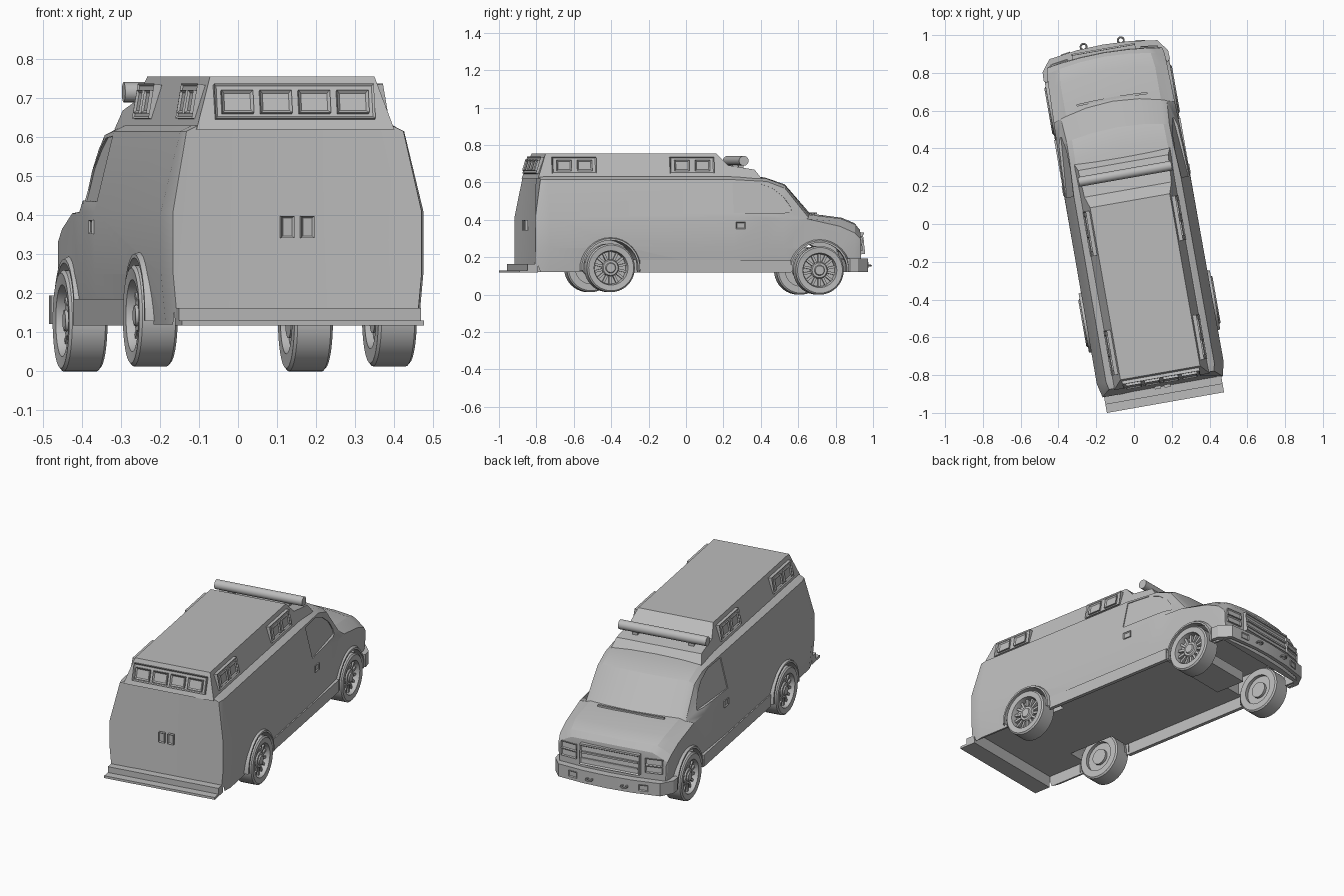
import bpy, bmesh, math
from mathutils import Vector, Matrix
from mathutils.bvhtree import BVHTree

if "Cube" in bpy.data.objects:
    bpy.data.objects.remove(bpy.data.objects["Cube"])

GREY = (0.5, 0.5, 0.5, 1)
paint = bpy.data.materials.new("plain_grey")
paint.use_nodes = True
paint.diffuse_color = GREY
paint.node_tree.nodes["Principled BSDF"].inputs["Base Color"].default_value = GREY
HEADING = math.radians(10)
SIDES = (("right", 1), ("left", -1))


def smooth(ob, angle):
    bpy.ops.object.select_all(action="DESELECT")
    bpy.context.view_layer.objects.active = ob
    ob.select_set(True)
    bpy.ops.object.shade_smooth_by_angle(angle=math.radians(angle))


def finish(name, bm, angle=30):
    bmesh.ops.recalc_face_normals(bm, faces=bm.faces)
    mesh = bpy.data.meshes.new(name)
    bm.to_mesh(mesh)
    bm.free()
    ob = bpy.data.objects.new(name, mesh)
    bpy.context.collection.objects.link(ob)
    mesh.materials.append(paint)
    ob.rotation_euler.z = HEADING
    smooth(ob, angle)
    return ob


def prism(name, pts, vec):
    """Extrude a polygon along a vector."""
    bm = bmesh.new()
    face = bm.faces.new([bm.verts.new(p) for p in pts])
    ext = bmesh.ops.extrude_face_region(bm, geom=[face])["geom"]
    bmesh.ops.translate(bm, vec=vec, verts=[v for v in ext if isinstance(v, bmesh.types.BMVert)])
    return finish(name, bm)


def box(name, lo, hi):
    lo, hi = Vector(lo), Vector(hi)
    bm = bmesh.new()
    bmesh.ops.create_cube(bm, size=1, matrix=Matrix.Translation((lo + hi) / 2) @ Matrix.Diagonal((*(hi - lo), 1)))
    return finish(name, bm)


def panel(name, centre, normal, w, h, depth=0.02, rim=0.008, sink=0.008):
    """Framed box whose outward face is inset and pushed in."""
    n = Vector(normal).normalized()
    right = Vector((0, 0, 1)).cross(n).normalized()
    up = n.cross(right)
    rot = Matrix((right, up, n)).transposed().to_4x4()
    bm = bmesh.new()
    bmesh.ops.create_cube(bm, size=1, matrix=Matrix.Translation(centre) @ rot @ Matrix.Diagonal((w, h, depth, 1)))
    bm.normal_update()
    front = max(bm.faces, key=lambda f: f.normal.dot(n))
    bmesh.ops.inset_region(bm, faces=[front], thickness=rim)
    bmesh.ops.translate(bm, vec=-n * sink, verts=front.verts)
    return finish(name, bm)


def lathe(name, profile, centre, steps=40):
    """Revolve (offset, radius) points about a sideways axle."""
    bm = bmesh.new()
    verts = [bm.verts.new((x, 0, r)) for x, r in profile]
    edges = [bm.edges.new(p) for p in zip(verts, verts[1:])]
    bmesh.ops.spin(bm, geom=verts + edges, axis=(1, 0, 0), cent=(0, 0, 0), angle=math.tau, steps=steps)
    bmesh.ops.remove_doubles(bm, verts=bm.verts, dist=0.0005)
    bmesh.ops.translate(bm, vec=centre, verts=bm.verts)
    return finish(name, bm)


def cut(ob, cutter):
    mod = ob.modifiers.new("cut", "BOOLEAN")
    mod.operation, mod.object, mod.solver = "DIFFERENCE", cutter, "EXACT"
    bpy.context.view_layer.objects.active = ob
    bpy.ops.object.modifier_apply(modifier="cut")
    bpy.data.objects.remove(cutter)


# Body shell: stations of (y, half width, belt z, roof half width, roof z, top shift, bow)
STATIONS = [
    (-.875, .323, .41, .282, .63, .035, 0), (-.80, .341, .41, .291, .63, 0, 0),
    (.20, .338, .41, .288, .63, 0, 0), (.38, .333, .41, .278, .62, 0, .03),
    (.475, .33, .405, .276, .583, 0, .045), (.60, .325, .405, .285, .427, 0, .06),
    (.78, .32, .365, .285, .405, 0, .05), (.86, .317, .33, .275, .375, 0, .04),
    (.892, .31, .30, .26, .345, 0, .028), (.897, .305, .28, .255, .31, 0, .026)]


def half_section(y, w, belt, wt, zt, shift, bow):
    low = w - .012
    pts = [(0, .12, 0), (low / 2, .12, 0), (low, .12, 0), (w, min(.25, belt - .04), 0), (w, belt, 0),
           (wt, zt - .015, shift), (wt - .03, zt, shift), (wt / 2, zt + .006, shift), (0, zt + .008, shift)]
    return [Vector((u, y + s + bow * (1 - (u / w) ** 2), z)) for u, z, s in pts]


bm = bmesh.new()
for side in (1, -1):
    rings = [[bm.verts.new((p.x * side, p.y, p.z)) for p in half_section(*s)] for s in STATIONS]
    for a, b in zip(rings, rings[1:]):
        for i in range(len(a) - 1):
            bm.faces.new((a[i], a[i + 1], b[i + 1], b[i]))
    for r in (rings[0], rings[-1]):
        bm.faces.new((r[0], r[1], r[7], r[8]))
        bm.faces.new(r[1:8])
bmesh.ops.remove_doubles(bm, verts=bm.verts, dist=0.0005)
bmesh.ops.recalc_face_normals(bm, faces=bm.faces)
skin = BVHTree.FromBMesh(bm)
body = finish("body", bm)


def on_side(y, z, side):
    return skin.ray_cast(Vector((side, y, z)), Vector((-side, 0, 0)))[0]


# Wheel wells, hollow underside and recessed cab windows cut from the shell
AXLES = (("front", .667, .13, .293), ("rear", -.47, .143, .311))
WINDOW = ((.20, .435), (.52, .438), (.517, .465), (.48, .52), (.42, .568), (.34, .598), (.20, .602))
for end, y, z, track in AXLES:
    for label, s in SIDES:
        well = [(s * .2, 0), (s * .2, .15), (s * .42, .15), (s * .42, 0)]
        cut(body, lathe("well_cutter", well, (0, y, z)))
cut(body, box("floor_cutter", (-.318, -.86, .05), (.318, .5, .185)))
cut(body, box("engine_bay_cutter", (-.295, .49, .05), (.295, .88, .285)))
for label, s in SIDES:
    pts = [on_side(y, z, s) - Vector((s * .005, 0, 0)) for y, z in WINDOW]
    cut(body, prism("window_cutter", pts, (s * .06, 0, 0)))
smooth(body, 20)
body.modifiers.new("even_shading", "WEIGHTED_NORMAL").keep_sharp = True
box("front_crossmember", (-.13, .48, .13), (.13, .66, .19))

# Wheels and arch flares
for end, y, z, track in AXLES:
    for label, s in SIDES:
        tag = f"{end}_{label}"
        c = Vector((s * track, y, z))
        lathe("tyre_" + tag, [(s * x, r) for x, r in (
            (-.05, .085), (-.05, .122), (-.043, .13), (.043, .13), (.05, .122),
            (.047, .092), (.02, .086), (-.05, .085))], c)
        lathe("rim_" + tag, [(s * x, r) for x, r in (
            (-.03, 0), (-.03, .087), (.01, .087), (.01, 0))], c)
        lathe("hub_" + tag, [(s * x, r) for x, r in (
            (-.045, 0), (-.045, .045), (.028, .045), (.035, .04), (.035, .028), (.042, .024), (.042, 0))], c, 24)
        bm = bmesh.new()
        for k in range(14):
            m = Matrix.Rotation(k * math.tau / 14, 4, "X") @ Matrix.Translation((s * .016, 0, .064))
            bmesh.ops.create_cube(bm, size=1, matrix=Matrix.Translation(c) @ m @ Matrix.Diagonal((.024, .013, .046, 1)))
        finish("spokes_" + tag, bm)
        # Flare: a swept strip over the wheel opening
        bm = bmesh.new()
        rows = []
        for k in range(17):
            a = math.radians(-5 + 190 * k / 16)
            dy, dz = math.cos(a), math.sin(a)
            rows.append([bm.verts.new((s * u, y + r * dy, max(.12, z + r * dz)))
                         for u, r in ((.30, .15), (track + .042, .148), (track + .042, .158), (.31, .172))])
        for a, b in zip(rows, rows[1:]):
            for i in range(3):
                bm.faces.new((a[i], a[i + 1], b[i + 1], b[i]))
        finish("arch_flare_" + tag, bm)

# Raised roof, tapering inwards with height
bm = bmesh.new()
side_line = ((-.848, .62), (-.80, .755), (.125, .755), (.185, .692), (.33, .668), (.365, .62))
loops = [[bm.verts.new((s * (.257 - (z - .62) * .32), y, z)) for y, z in side_line] for s in (1, -1)]
for loop in loops:
    bm.faces.new(loop)
for i in range(len(side_line)):
    j = (i + 1) % len(side_line)
    bm.faces.new((loops[0][i], loops[0][j], loops[1][j], loops[1][i]))
finish("raised_roof", bm)

# Roof warning lights: side pairs and a rear row of four
for label, s in SIDES:
    for end, y in (("rear", -.65), ("front", -.01)):
        n = (s, 0, .17)
        panel(f"light_housing_{end}_{label}", (s * .234, y, .69), n, .24, .09, .03, .008, .005)
        for k in (-1, 1):
            panel(f"side_light_{end}_{label}", (s * .246, y + k * .056, .69), n, .08, .06, .014, .01, .006)
panel("rear_light_housing", (0, -.828, .69), (0, -1, .3), .415, .092, .022, .008, .005)
for k in range(4):
    panel("rear_light", (-.15 + .1 * k, -.84, .69), (0, -1, .3), .082, .06, .016, .01, .007)

# Light bar on the front of the roof
lathe("light_bar", [(-.25, 0), (-.25, .026), (.25, .026), (.25, 0)], (0, .27, .715), 20)
for label, s in SIDES:
    box("light_bar_foot_" + label, (s * .16 - .015, .255, .67), (s * .16 + .015, .28, .71))

# Door handles and sills
for label, s in SIDES:
    panel("door_handle_" + label, (s * .336, .237, .37), (s, 0, 0), .05, .036, .014, .007, .005)
    box("sill_" + label, (s * .318, -.31, .118), (s * .339, .51, .185))
    panel("rear_door_handle_" + label, (s * .026, -.874, .37), (0, -1, 0), .034, .056, .016, .007, .006)

# Rear step
box("rear_step", (-.315, -.96, .117), (.315, -.86, .13))
box("rear_bumper", (-.315, -.915, .12), (.315, -.86, .163))

# Thin front bumper wrapping round the corners
arc = [(.34, .83), (.337, .875), (.29, .937), (.14, .958), (0, .964)]
outer = arc + [(-x, y) for x, y in arc[-2::-1]]
inner = [(x * .94, y - .02) for x, y in reversed(outer)]
prism("front_bumper", [(x, y, .122) for x, y in outer + inner], (0, 0, .072))
prism("bumper_top", [(x, y, .186) for x, y in outer], (0, 0, .008))

# Grille, headlights, fog lights and tow hooks
panel("grille", (0, .917, .268), (0, 1, .12), .34, .105, .04, .01, .008)
for z in (.25, .285):
    box("grille_bar", (-.16, .92, z - .005), (.16, .937, z + .005))
box("grille_lip", (-.17, .9, .322), (.17, .936, .332))
for label, s in SIDES:
    for z in (.25, .292):
        panel("headlight_" + label, (s * .24, .894, z), (s * .15, 1, .1), .095, .038, .04, .007, .006)
    panel("fog_light_" + label, (s * .2, .947, .158), (s * .15, 1, 0), .05, .034, .014, .007, .005)
    bpy.ops.mesh.primitive_torus_add(major_radius=.016, minor_radius=.005, major_segments=20, minor_segments=8)
    hook = bpy.context.object
    hook.name = "tow_hook_" + label
    hook.data.materials.append(paint)
    hook.matrix_world = Matrix.Rotation(HEADING, 4, "Z") @ Matrix.Translation((s * .1, .97, .155))

# Wiper cowl at the windscreen base
cowl = [(u, .67 - .15 * u * u, .43) for u in (-.19, -.1, 0, .1, .19)]
prism("wiper_cowl", cowl + [(u, y + .012, z) for u, y, z in reversed(cowl)], (0, 0, .009))
